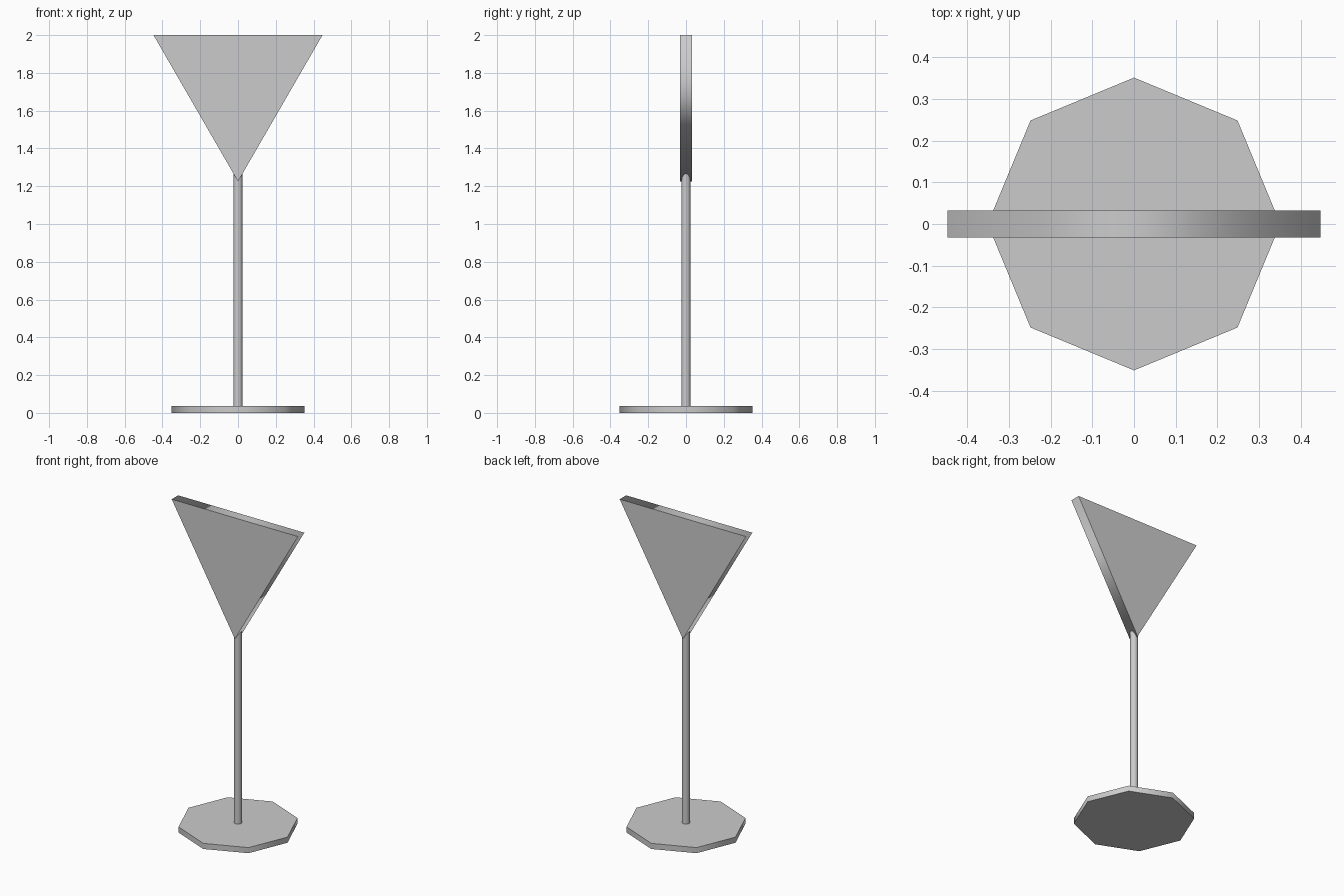
import bpy
import math

if "Cube" in bpy.data.objects:
    bpy.data.objects.remove(bpy.data.objects["Cube"])


def prism(name, sides, radius, depth, location, rotation=(0, 0, 0)):
    """Straight prism with smooth-shaded sides and flat, crisp caps."""
    bpy.ops.mesh.primitive_cylinder_add(
        vertices=sides, radius=radius, depth=depth, location=location)
    obj = bpy.context.object
    obj.name = name
    obj.rotation_euler = rotation
    bpy.ops.object.transform_apply(location=False, rotation=True, scale=False)
    mesh = obj.data
    cap_edges = set()
    for face in mesh.polygons:
        is_cap = abs(face.normal.dot(axis_of(rotation))) > 0.9
        face.use_smooth = not is_cap
        if is_cap:
            cap_edges.update(face.edge_keys)
    for edge in mesh.edges:
        edge.use_edge_sharp = edge.key in cap_edges
    return obj


def axis_of(rotation):
    from mathutils import Euler, Vector
    return Euler(rotation).to_matrix() @ Vector((0, 0, 1))


# Octagonal foot
BASE_H = 0.036
prism("base_plate", 8, 0.351, BASE_H, (0, 0, BASE_H / 2))

# Thin post, running up into the panel
POST_TOP = 1.30
prism("post", 12, 0.024, POST_TOP - 0.02, (0, 0, (POST_TOP + 0.02) / 2))

# Triangular panel, point down, facing front
PANEL_R = 0.5165
prism("triangle_panel", 3, PANEL_R, 0.065, (0, 0, 2 - PANEL_R / 2),
      (math.radians(-90), 0, 0))
